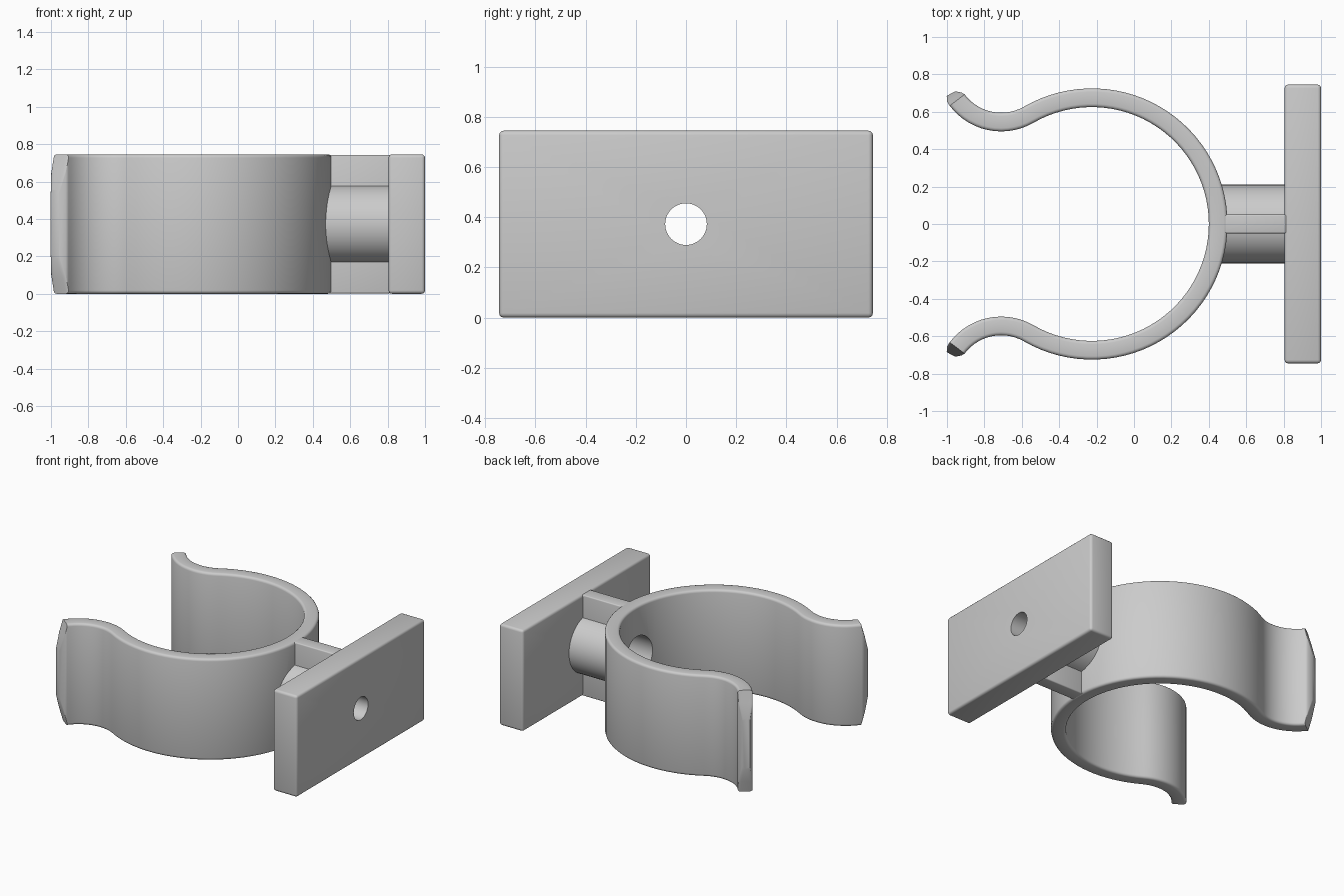
import bpy, bmesh
from math import sin, cos, pi, radians
from mathutils import Vector

if "Cube" in bpy.data.objects:
    bpy.data.objects.remove(bpy.data.objects["Cube"], do_unlink=True)

HEIGHT = 0.745
MID = HEIGHT / 2

grey = bpy.data.materials.new("light grey plastic")
grey.use_nodes = True
grey.diffuse_color = (0.6, 0.6, 0.6, 1)
grey.node_tree.nodes["Principled BSDF"].inputs["Base Color"].default_value = (0.6, 0.6, 0.6, 1)


def add_object(name, bm):
    bmesh.ops.recalc_face_normals(bm, faces=bm.faces)
    mesh = bpy.data.meshes.new(name)
    bm.to_mesh(mesh)
    bm.free()
    mesh.materials.append(grey)
    obj = bpy.data.objects.new(name, mesh)
    bpy.context.collection.objects.link(obj)
    return obj


def box(name, low, high):
    bm = bmesh.new()
    bmesh.ops.create_cube(bm, size=1)
    low, high = Vector(low), Vector(high)
    for v in bm.verts:
        v.co = (low + high) / 2 + v.co * (high - low)
    return add_object(name, bm)


def rod(name, radius, x0, x1):
    """Cylinder along x at mid height."""
    bpy.ops.mesh.primitive_cylinder_add(vertices=48, radius=radius, depth=x1 - x0,
                                        location=((x0 + x1) / 2, 0, MID),
                                        rotation=(0, pi / 2, 0))
    obj = bpy.context.object
    obj.name = name
    obj.data.materials.append(grey)
    return obj


def finish(obj, cutter=None, bevel=0):
    """Round the edges, drill the hole, then shade."""
    bpy.ops.object.select_all(action='DESELECT')
    obj.select_set(True)
    bpy.context.view_layer.objects.active = obj
    if bevel:
        mod = obj.modifiers.new("round", 'BEVEL')
        mod.width, mod.segments = bevel, 3
        bpy.ops.object.modifier_apply(modifier=mod.name)
    if cutter:
        mod = obj.modifiers.new("drill", 'BOOLEAN')
        mod.operation, mod.solver, mod.object = 'DIFFERENCE', 'EXACT', cutter
        bpy.ops.object.modifier_apply(modifier=mod.name)
    bpy.ops.object.shade_smooth_by_angle(angle=radians(32))


# Spring clip: a rounded section swept round the ring and out along both lips
RING = Vector((-0.225, 0))
LIP = Vector((-0.71, 0.84))


def station(center, radius, angle, outward, half_thick=0.05, half_height=MID):
    a = radians(angle)
    ray = Vector((cos(a), sin(a)))
    return center + ray * radius, ray * outward, half_thick, half_height


half = [station(RING, 0.675, a, 1) for a in range(0, 121, 4)]
half += [station(LIP, 0.295, a, -1) for a in range(-66, -142, -6)]
half += [station(LIP, 0.295, -143, -1),
         station(LIP, 0.298, -147, -1, 0.046, 0.29),
         station(LIP, 0.304, -152, -1, 0.026, 0.185)]
mirrored = [(Vector((p.x, -p.y)), Vector((n.x, -n.y)), t, h) for p, n, t, h in half[:0:-1]]


def section(bm, point, normal, thick, high, r=0.018):
    verts = []
    for i, (su, sv) in enumerate(((1, 1), (-1, 1), (-1, -1), (1, -1))):
        for step in range(4):
            a = i * pi / 2 + step * pi / 6
            u = su * (thick - r) + r * cos(a)
            v = sv * (high - r) + r * sin(a)
            xy = point + normal * u
            verts.append(bm.verts.new((xy.x, xy.y, MID + v)))
    return verts


bm = bmesh.new()
rings = [section(bm, *s) for s in mirrored + half]
for a, b in zip(rings, rings[1:]):
    for i in range(len(a)):
        j = (i + 1) % len(a)
        bm.faces.new((a[i], a[j], b[j], b[i]))
bm.faces.new(rings[0])
bm.faces.new(rings[-1])
clip = add_object("spring_clip", bm)

# Hole cutters: wide screw-head bore and narrow bolt hole
bore = rod("bore_cutter", 0.155, 0.2, 0.9)
bolt = rod("bolt_cutter", 0.083, 0.7, 1.1)

# Mounting plate, boss and rib
plate = box("mounting_plate", (0.805, -0.745, 0), (1, 0.745, HEIGHT))
rib = box("rib", (0.43, -0.05, 0.002), (0.815, 0.05, HEIGHT - 0.002))
boss = rod("boss", 0.21, 0.43, 0.815)

finish(clip, bore)
finish(plate, bolt, 0.018)
finish(rib, bore, 0.008)
finish(boss, bore)

for cutter in (bore, bolt):
    cutter.hide_render = True
    cutter.hide_set(True)
